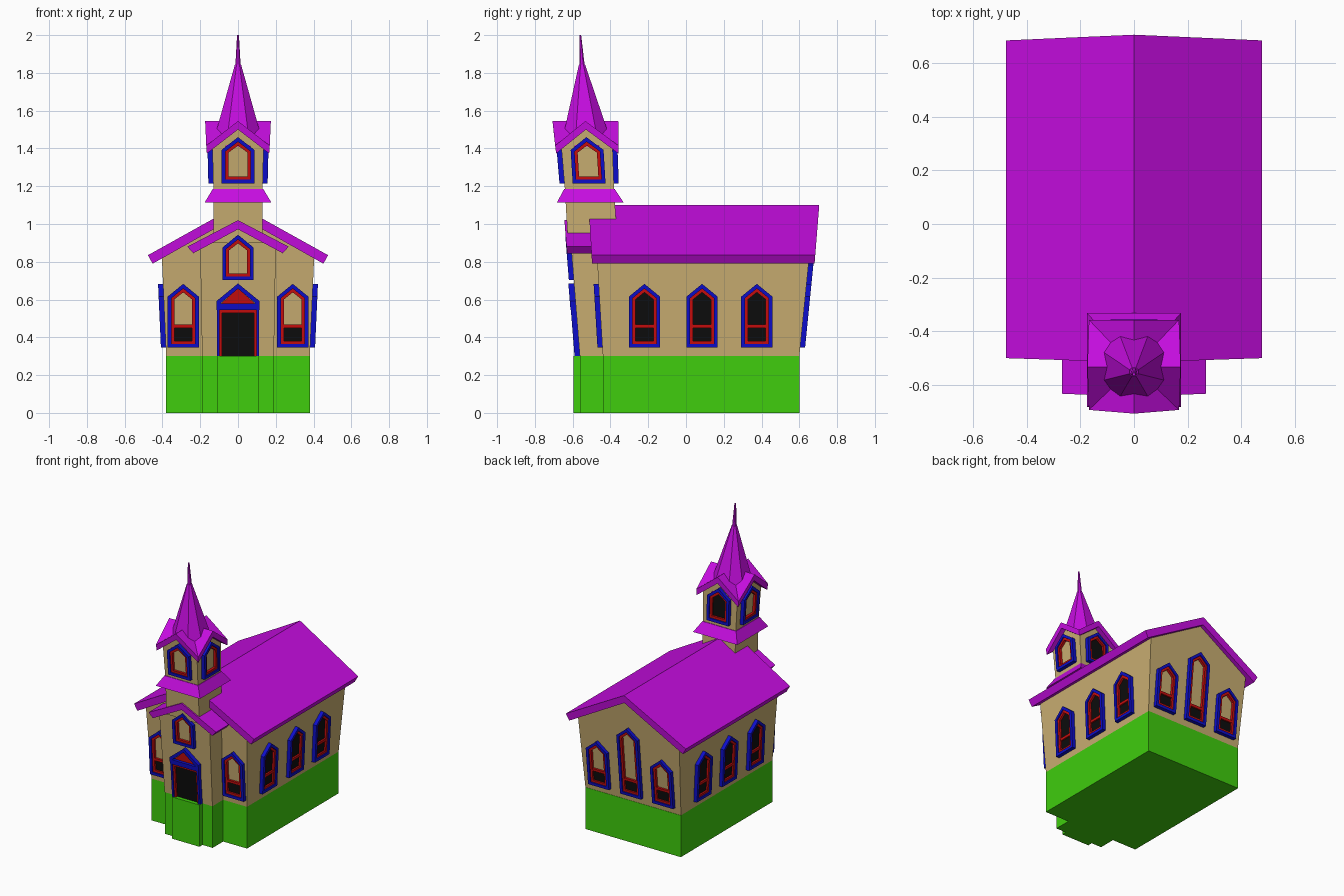
import bpy, bmesh, math

if "Cube" in bpy.data.objects:
    bpy.data.objects.remove(bpy.data.objects["Cube"])


def material(name, rgb):
    m = bpy.data.materials.new(name)
    m.diffuse_color = (*rgb, 1)
    m.use_nodes = True
    m.node_tree.nodes["Principled BSDF"].inputs["Base Color"].default_value = m.diffuse_color
    return m


TAN = material("tan wall", (0.58, 0.42, 0.165))
GREEN = material("green base", (0.05, 0.61, 0.004))
PURPLE = material("purple roof", (0.56, 0.004, 0.74))
BLUE = material("blue trim", (0.004, 0.004, 0.6))
RED = material("red trim", (0.58, 0.004, 0.004))
BLACK = material("black pane", (0.004, 0.004, 0.004))


def make(name, verts, faces, mat):
    me = bpy.data.meshes.new(name)
    me.from_pydata(verts, [], faces)
    bm = bmesh.new()
    bm.from_mesh(me)
    bmesh.ops.recalc_face_normals(bm, faces=bm.faces)
    bm.to_mesh(me)
    bm.free()
    me.materials.append(mat)
    ob = bpy.data.objects.new(name, me)
    bpy.context.collection.objects.link(ob)
    return ob


def loft(name, loops, mat, closed=False):
    """Bridge equal-length loops; cap the ends, or join last to first."""
    n, k = len(loops[0]), len(loops)
    verts = [p for loop in loops for p in loop]
    faces = []
    for a in range(k if closed else k - 1):
        b = (a + 1) % k
        faces += [(a*n + i, a*n + (i + 1) % n, b*n + (i + 1) % n, b*n + i) for i in range(n)]
    if not closed:
        faces += [tuple(range(n)), tuple(range((k - 1)*n, k*n))]
    return make(name, verts, faces, mat)


def mirror_profile(half):
    return half + [(-x, z) for x, z in reversed(half) if abs(x) > 1e-6]


def extrude_y(name, profile, front, back, mat):
    """Extrude an xz profile between two leaning end planes."""
    return loft(name, [[(x, f(z), z) for x, z in profile] for f in (front, back)], mat)


def box(name, hx, y0, y1, z0, z1, mat):
    return extrude_y(name, [(-hx, z0), (hx, z0), (hx, z1), (-hx, z1)],
                     lambda z: y0, lambda z: y1, mat)


# Leaning wall planes
front_y = lambda z: -0.44 - 0.06*(z - 0.3)
porch_y = lambda z: -0.562 - 0.08*(z - 0.3)
back_y = lambda z: 0.60 + 0.10*(z - 0.3)
side_x = lambda z: 0.38 + 0.045*(z - 0.3)
tower_h = lambda z: 0.13 + 0.025*(z - 1.18)


def tower(x, y, z):
    return (x, y - 0.50 - 0.06*(z - 1.0), z)


# Stepped base
box("base_main", 0.38, -0.44, 0.602, 0, 0.30, GREEN)
box("base_porch", 0.19, -0.56, -0.40, 0, 0.30, GREEN)
box("base_doorstep", 0.11, -0.595, -0.50, 0, 0.30, GREEN)

# Walls with gables
extrude_y("main_walls", [(-0.38, 0.3), (0.38, 0.3), (0.403, 0.823), (0, 1.05), (-0.403, 0.823)],
          front_y, back_y, TAN)
extrude_y("porch_walls", [(-0.19, 0.3), (0.19, 0.3), (0.2, 0.872), (0, 0.98), (-0.2, 0.872)],
          porch_y, lambda z: -0.35, TAN)

# Gable roofs: outer slope, then underside
main_roof = [(-0.477, 0.835), (0, 1.10), (0.477, 0.835), (0.452, 0.79), (0, 1.045), (-0.452, 0.79)]
extrude_y("main_roof", main_roof, lambda z: -0.50 - 0.06*(z - 0.835),
          lambda z: 0.683 + 0.08*(z - 0.82), PURPLE)
porch_roof = [(-0.268, 0.88), (0, 1.02), (0.268, 0.88), (0.237, 0.845), (0, 0.972), (-0.237, 0.845)]
extrude_y("porch_roof", porch_roof, lambda z: -0.631 - 0.08*(z - 0.86), lambda z: -0.44, PURPLE)


# Tower
def square(h, z):
    return [tower(sx*h, sy*h, z) for sx, sy in ((-1, -1), (1, -1), (1, 1), (-1, 1))]


def gable_ring(hc, hr, zc, zr):
    """Eight points: low corners alternating with high ridge ends."""
    pts = []
    for i in range(4):
        a = math.pi/2*i
        c, s = math.cos(a), math.sin(a)
        pts.append(tower(hc*(c + s), hc*(s - c), zc))
        pts.append(tower(hr*c, hr*s, zr))
    return pts


loft("tower_shaft", [square(0.131, 0.90), square(0.13, 1.18)], TAN)
loft("tower_skirt", [square(0.176, 1.115), square(0.134, 1.185)], PURPLE)

low = gable_ring(tower_h(1.15), tower_h(1.15), 1.15, 1.15)
high = gable_ring(tower_h(1.4), tower_h(1.5), 1.398, 1.505)
loft("belfry_walls", [low, high], TAN)

# Cross-gable belfry roof
top = gable_ring(0.168, 0.174, 1.415, 1.545)
under = gable_ring(0.165, 0.172, 1.373, 1.50)
faces = [(i, (i + 1) % 8, 16) for i in range(8)]
faces += [(8 + i, 8 + (i + 1) % 8, 17) for i in range(8)]
faces += [(i, (i + 1) % 8, 8 + (i + 1) % 8, 8 + i) for i in range(8)]
make("belfry_roof", top + under + [tower(0, 0, 1.545), tower(0, 0, 1.50)], faces, PURPLE)


# Spire and finial
def octagon(r, z):
    t = r*0.46
    return [tower(x, y, z) for x, y in ((-t, -r), (t, -r), (r, -t), (r, t),
                                        (t, r), (-t, r), (-r, t), (-r, -t))]


loft("spire", [octagon(0.138, 1.41), octagon(0.016, 1.845)], PURPLE)
loft("finial", [octagon(0.014, 1.84), octagon(0.005, 2.0)], PURPLE)


# Trim helpers: a face maps (u, z, outward) to a point
def plate(name, face, pts, depth, mat):
    loft(name, [[face(u, z, w) for u, z in pts] for w in (-0.005, depth)], mat)


def ring(name, face, outer, inner, depth, mat):
    loft(name, [[face(u, z, w) for u, z in pts] for pts, w in
                ((outer, -0.008), (outer, depth), (inner, depth), (inner, -0.008))], mat, closed=True)


def rect(u, hw, z0, z1):
    return [(u - hw, z0), (u + hw, z0), (u + hw, z1), (u - hw, z1)]


def arch(u, hw, z0, z1, shoulder, d):
    s = shoulder - 0.4*d
    return [(u - hw + d, z0 + d), (u + hw - d, z0 + d), (u + hw - d, s),
            (u, z1 - 1.25*d), (u - hw + d, s)]


def window(name, face, u, z0, z1, hw=0.083, lower=None, upper=None):
    """Pointed window; lower adds a sash bar, upper blackens the main pane."""
    sh = z1 - 0.068
    shapes = [arch(u, hw, z0, z1, sh, d) for d in (0, 0.02, 0.036)]
    ring(name + "_frame", face, shapes[0], shapes[1], 0.026, BLUE)
    ring(name + "_sash", face, shapes[1], shapes[2], 0.018, RED)
    if upper:
        plate(name + "_upper_pane", face, shapes[2], 0.004, BLACK)
    if lower:
        plate(name + "_lower_pane", face, rect(u, hw - 0.036, z0 + 0.036, lower), 0.006, BLACK)
        plate(name + "_bar", face, rect(u, hw - 0.034, lower, lower + 0.018), 0.016, RED)


front = lambda u, z, w: (u, front_y(z) - w, z)
porch = lambda u, z, w: (u, porch_y(z) - w, z)
back = lambda u, z, w: (u, back_y(z) + w, z)
right = lambda u, z, w: (side_x(z) + w, u, z)
left = lambda u, z, w: (-side_x(z) - w, u, z)

# Nave windows
for s, tag in ((-1, "left"), (1, "right")):
    window("front_window_" + tag, front, s*0.29, 0.345, 0.683, lower=0.45)
    window("back_window_" + tag, back, s*0.255, 0.345, 0.683, lower=0.45)
    for i, y in enumerate((-0.22, 0.085, 0.375)):
        window(f"{tag}_window_{i}", right if s > 0 else left, y, 0.345, 0.683,
               lower=0.45, upper=True)
window("back_window_tall", back, 0, 0.345, 0.85, lower=0.45)
window("porch_window", porch, 0, 0.703, 0.943)

# Belfry windows on four sides
belfry = {
    "front": lambda u, z, w: tower(u, -tower_h(z) - w, z),
    "back": lambda u, z, w: tower(u, tower_h(z) + w, z),
    "right": lambda u, z, w: tower(tower_h(z) + w, u, z),
    "left": lambda u, z, w: tower(-tower_h(z) - w, u, z),
}
for tag, face in belfry.items():
    window("belfry_window_" + tag, face, 0, 1.215, 1.46, hw=0.087, upper=tag == "back")

# Door with pediment
plate("door_panel", porch, rect(0, 0.086, 0.30, 0.53), 0.006, BLACK)
for s in (-1, 1):
    plate("door_post", porch, rect(s*0.104, 0.007, 0.30, 0.56), 0.028, BLUE)
    plate("door_jamb", porch, rect(s*0.091, 0.007, 0.30, 0.54), 0.02, RED)
plate("door_head", porch, rect(0, 0.097, 0.53, 0.545), 0.02, RED)
plate("door_lintel", porch, rect(0, 0.114, 0.545, 0.578), 0.03, BLUE)
ring("pediment_frame", porch, [(-0.114, 0.572), (0.114, 0.572), (0.114, 0.592), (0, 0.685), (-0.114, 0.592)],
     [(-0.092, 0.578), (0.092, 0.578), (0.09, 0.582), (0, 0.657), (-0.09, 0.582)], 0.03, BLUE)
plate("pediment_panel", porch, [(-0.092, 0.577), (0.092, 0.577), (0, 0.659)], 0.009, RED)
